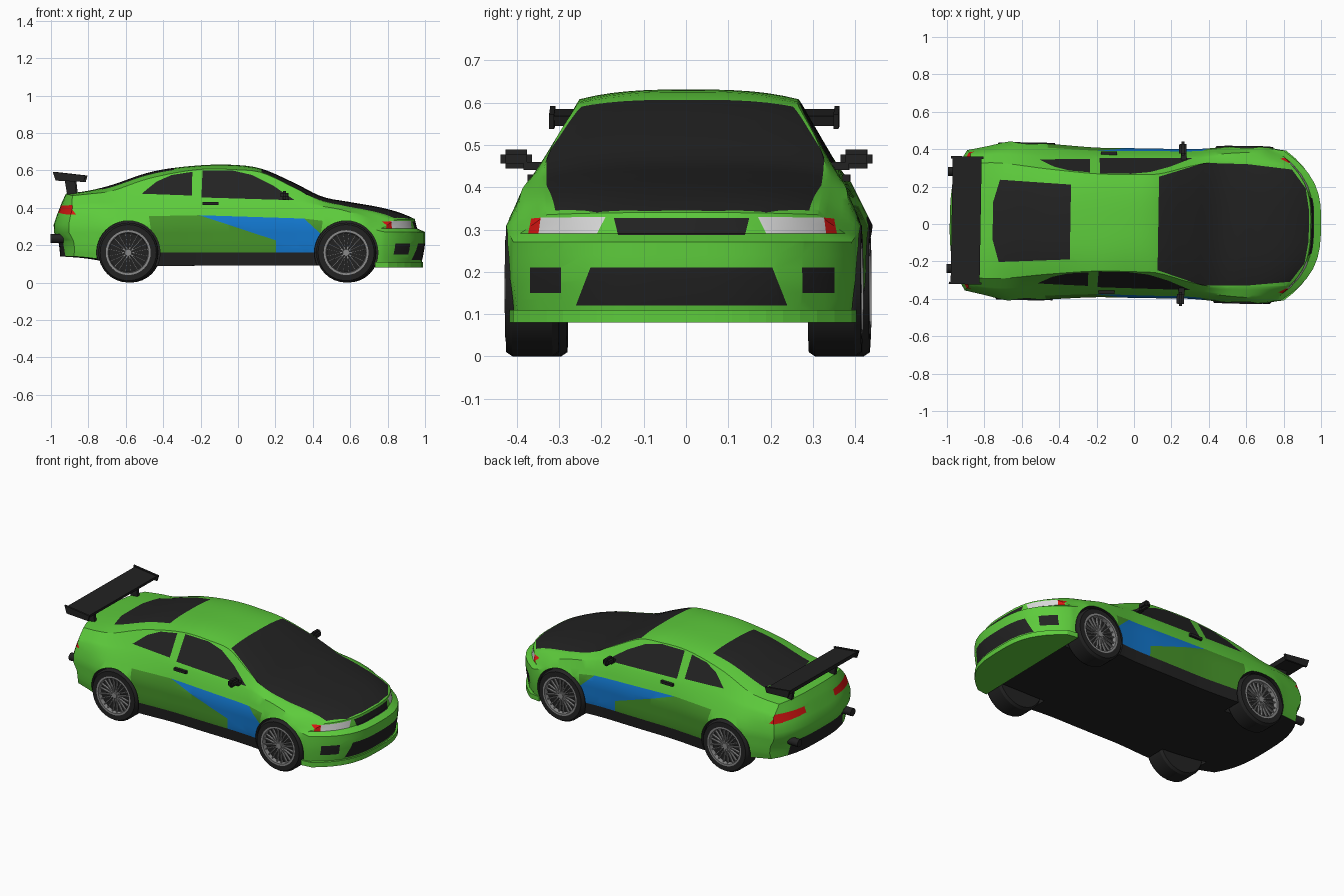
import bpy, bmesh, math
from mathutils import Vector, Matrix

if "Cube" in bpy.data.objects:
    bpy.data.objects.remove(bpy.data.objects["Cube"])


def material(name, rgb):
    m = bpy.data.materials.new(name)
    m.use_nodes = True
    m.diffuse_color = (*rgb, 1)
    m.node_tree.nodes["Principled BSDF"].inputs["Base Color"].default_value = (*rgb, 1)
    return m


GREEN, DARK, BLUE, BLACK, RED, WHITE, GREY = range(7)
MATS = [material("bright_green", (.11, .6, .045)), material("dark_green", (.06, .29, .022)),
        material("blue", (.006, .18, .6)), material("black", (.016, .016, .016)),
        material("red", (.7, .008, .006)), material("white", (.7, .7, .7)),
        material("wheel_grey", (.25, .25, .25))]
YAW, SHIFT = -.0165, .005


def finish(name, bm, mat=None):
    """Turn a bmesh into an object; mat=None keeps the per-face colours."""
    bmesh.ops.recalc_face_normals(bm, faces=bm.faces)
    me = bpy.data.meshes.new(name)
    bm.to_mesh(me)
    bm.free()
    for m in (MATS if mat is None else [MATS[mat]]):
        me.materials.append(m)
    ob = bpy.data.objects.new(name, me)
    bpy.context.collection.objects.link(ob)
    ob.rotation_euler.z, ob.location.y = YAW, SHIFT
    return ob


def smooth(ob):
    bpy.ops.object.select_all(action='DESELECT')
    ob.select_set(True)
    bpy.context.view_layer.objects.active = ob
    bpy.ops.object.shade_smooth_by_angle(angle=math.radians(32))


def box(name, centre, size, mat, bevel=0):
    bm = bmesh.new()
    bmesh.ops.create_cube(bm, size=1, matrix=Matrix.Translation(centre) @ Matrix.Diagonal((*size, 1)))
    if bevel:
        bmesh.ops.bevel(bm, geom=bm.edges[:], offset=bevel, segments=2, affect='EDGES')
    return finish(name, bm, mat)


def prism(name, points, vec, mat):
    bm = bmesh.new()
    face = bm.faces.new([bm.verts.new(p) for p in points])
    out = bmesh.ops.extrude_face_region(bm, geom=[face], use_keep_orig=True)["geom"]
    bmesh.ops.translate(bm, vec=vec, verts=[v for v in out if isinstance(v, bmesh.types.BMVert)])
    return finish(name, bm, mat)


def lathe(name, profile, x, z, side, mat):
    """Spin (radius, y) points around a sideways axle."""
    bm = bmesh.new()
    vs = [bm.verts.new((x + r, side * y, z)) for r, y in profile]
    es = [bm.edges.new(p) for p in zip(vs, vs[1:])]
    bmesh.ops.spin(bm, geom=vs + es, cent=(x, 0, z), axis=(0, 1, 0), angle=math.tau, steps=32)
    bmesh.ops.remove_doubles(bm, verts=bm.verts, dist=.0001)
    ob = finish(name, bm, mat)
    smooth(ob)
    return ob


def sample(keys, x, curved=False):
    """Interpolate a table of (position, values...)."""
    x = min(max(x, keys[0][0]), keys[-1][0])
    i = next(i for i in range(len(keys) - 1) if x <= keys[i + 1][0])
    a, b = keys[i], keys[i + 1]
    h = b[0] - a[0]
    t = (x - a[0]) / h
    if not curved:
        return [p + (q - p) * t for p, q in zip(a[1:], b[1:])]
    o, n = keys[max(i - 1, 0)], keys[min(i + 2, len(keys) - 1)]
    res = []
    for k in range(1, len(a)):
        ma = (b[k] - o[k]) / (b[0] - o[0]) * h
        mb = (n[k] - a[k]) / (n[0] - a[0]) * h
        res.append((2*t**3 - 3*t*t + 1) * a[k] + (t**3 - 2*t*t + t) * ma
                   + (3*t*t - 2*t**3) * b[k] + (t**3 - t*t) * mb)
    return res


# Body stations: x, side width, shoulder z, shoulder y, roof edge z, roof edge y, top z, bottom z
BODY = [(-1, .375, .40, .355, .465, .30, .475, .14), (-.85, .40, .41, .37, .475, .31, .49, .13),
        (-.7, .425, .41, .375, .49, .305, .52, .11), (-.45, .415, .42, .365, .562, .28, .595, .09),
        (-.2, .40, .43, .36, .605, .26, .627, .09), (0, .40, .43, .36, .603, .26, .628, .09),
        (.13, .40, .43, .36, .588, .265, .607, .09), (.3, .40, .43, .36, .51, .31, .533, .09),
        (.45, .41, .41, .375, .44, .335, .46, .09), (.6, .42, .39, .385, .41, .335, .432, .09),
        (.8, .42, .35, .39, .38, .33, .40, .09), (.92, .41, .31, .39, .358, .325, .37, .09),
        (1, .40, .29, .385, .335, .32, .34, .09)]
NOSE = [(.08, .975), (.12, .985), (.2, 1), (.27, 1), (.29, .957), (.34, .945), (.4, .94)]
TAIL = [(.14, -.95), (.22, -.958), (.27, -.985), (.33, -.985), (.36, -.967), (.42, -.945), (.475, -.92)]
STEPS = (2, 3, 2, 4)
N, K, R = 50, 14, sum(STEPS)


def body_point(i, c, r):
    X, f = i / N * 2 - 1, c / K * 2 - 1
    w, zs, ws, zr, wr, zt, b = sample(BODY, X, True)
    ctrl = [(w * .97, b), (w, .18), (w, min(zs - .02, .31)), (ws, zs), (wr, zr)]
    rows = [Vector(p).lerp(Vector(q), k / n)
            for p, q, n in zip(ctrl, ctrl[1:], STEPS) for k in range(n)] + [Vector(ctrl[-1])]
    y, z = rows[r].x * f, rows[r].y
    if r == R:
        z += (zt - z) * (1 - abs(f) ** 3)
    front, rear = max(0, (X - .3) / .7) ** 2, max(0, (-X - .4) / .6) ** 2
    x = X + front * (sample(NOSE, z)[0] - 1 - .15 * (abs(y) / .36) ** 3)
    x += rear * (sample(TAIL, z)[0] + 1 + .09 * (abs(y) / .38) ** 3)
    return x, y, z


bm = bmesh.new()
grid = {}


def quad_sheet(fn, na, nb):
    for a in range(na):
        for b in range(nb):
            keys = [fn(a, b), fn(a + 1, b), fn(a + 1, b + 1), fn(a, b + 1)]
            for k in keys:
                if k not in grid:
                    grid[k] = bm.verts.new(body_point(*k))
            bm.faces.new([grid[k] for k in keys])


for end in (0, 1):
    quad_sheet(lambda c, r: (end * N, c, r), K, R)
    quad_sheet(lambda i, r: (i, end * K, r), N, R)
    quad_sheet(lambda i, c: (i, c, end * R), N, K)
bmesh.ops.recalc_face_normals(bm, faces=bm.faces)


def inside(u, v, poly):
    hit = False
    for (a, b), (c, d) in zip(poly, poly[1:] + poly[:1]):
        if (b > v) != (d > v) and u < (c - a) * (v - b) / (d - b) + a:
            hit = not hit
    return hit


def paint(poly, axes, keep, mat):
    """Cut a flat outline into the body and colour the faces within it."""
    a, b = axes
    lo = [min(p[k] for p in poly) for k in (0, 1)]
    hi = [max(p[k] for p in poly) for k in (0, 1)]
    for p, q in zip(poly, poly[1:] + poly[:1]):
        bm.normal_update()
        faces = [f for f in bm.faces if keep(f) and all(
            min(v.co[ax] for v in f.verts) < hi[k] and max(v.co[ax] for v in f.verts) > lo[k]
            for k, ax in enumerate(axes))]
        co, no = Vector(), Vector()
        co[a], co[b] = p
        no[a], no[b] = q[1] - p[1], p[0] - q[0]
        geom = faces + list({e for f in faces for e in f.edges}) + list({v for f in faces for v in f.verts})
        bmesh.ops.bisect_plane(bm, geom=geom, dist=.00002, plane_co=co, plane_no=no.normalized())
    bm.normal_update()
    for f in bm.faces:
        m = f.calc_center_median()
        if keep(f) and inside(m[a], m[b], poly):
            f.material_index = mat


def mirrored(half):
    return half + [(u, -v) for u, v in reversed(half)]


def on_side(f): return abs(f.normal.y) > .45
def on_top(f): return f.normal.z > .3
def on_front(f): return f.normal.x > .2 and f.calc_center_median().x > .7
def on_back(f): return f.normal.x < -.25 and f.calc_center_median().x < -.8


XY, XZ, YZ = (0, 1), (0, 2), (1, 2)
# Underside and side skirts
for f in bm.faces:
    if f.normal.z < -.8:
        f.material_index = BLACK
paint([(-.47, .05), (.46, .05), (.46, .16), (-.47, .16)], XZ, on_side, BLACK)
# Side graphics
paint([(-.47, .355), (-.2, .36), (.21, .225), (.21, .16), (-.44, .16)], XZ, on_side, DARK)
paint([(-.2, .36), (.36, .342), (.45, .26), (.44, .16), (.21, .16), (.21, .225)], XZ, on_side, BLUE)
paint([(.36, .342), (.46, .33), (.45, .26)], XZ, on_side, DARK)
# Side windows
paint([(-.51, .475), (-.43, .54), (-.35, .575), (-.24, .592), (-.24, .465)], XZ, on_side, BLACK)
paint([(-.19, .455), (-.185, .6), (-.02, .598), (.08, .575), (.19, .52), (.31, .44)], XZ, on_side, BLACK)
# Windscreen with bonnet, and rear window
paint(mirrored([(.13, .25), (.37, .328), (.6, .325), (.84, .3), (.915, .2), (.935, .08)]), XY, on_top, BLACK)
paint(mirrored([(-.755, .1), (-.72, .22), (-.34, .2)]), XY, on_top, BLACK)
# Grille, lower intake and rear valance
paint([(-.15, .287), (.15, .287), (.16, .327), (-.16, .327)], YZ, on_front, BLACK)
paint([(-.25, .12), (.25, .12), (.215, .21), (-.215, .21)], YZ, on_front, BLACK)
paint([(-.27, .13), (.27, .13), (.25, .225), (-.25, .225)], YZ, on_back, BLACK)
# Lamps and fog openings on both sides
for s in (1, -1):
    def flip(pts): return [(s * u, v) for u, v in pts]
    paint(flip([(.2, .29), (.34, .29), (.335, .328), (.18, .33)]), YZ, on_front, WHITE)
    paint(flip([(.34, .29), (.365, .29), (.358, .326), (.335, .328)]), YZ, on_front, RED)
    paint(flip([(.285, .15), (.36, .15), (.36, .21), (.285, .21)]), YZ, on_front, BLACK)
    paint(flip([(.14, .375), (.4, .36), (.4, .415), (.14, .41)]), YZ, on_back, RED)
paint([(-.97, .36), (-.86, .365), (-.9, .412), (-.97, .412)], XZ, on_side, RED)
body = finish("body", bm)

# Wheel arches
for x in (-.58, .585):
    for s in (1, -1):
        cb = bmesh.new()
        place = Matrix.Translation((x, s * .4, .16)) @ Matrix.Rotation(math.pi / 2, 4, 'X')
        bmesh.ops.create_cone(cb, cap_ends=True, segments=40, radius1=.17, radius2=.17, depth=.25, matrix=place)
        for f in cb.faces:
            f.material_index = BLACK
        cutter = finish("arch_cutter", cb)
        cutter.hide_render = True
        bpy.context.view_layer.objects.active = body
        mod = body.modifiers.new("arch", 'BOOLEAN')
        mod.operation, mod.solver, mod.object = 'DIFFERENCE', 'EXACT', cutter
        bpy.ops.object.modifier_apply(modifier=mod.name)
        bpy.data.objects.remove(cutter)
smooth(body)

# Wheels: tyre, rim ring, hub and paired spokes
for x, end in ((-.58, "rear"), (.585, "front")):
    for s, hand in ((1, "left"), (-1, "right")):
        tag = f"{end}_{hand}"
        lathe(tag + "_tyre", [(0, .295), (.15, .295), (.16, .31), (.16, .405), (.15, .42), (.118, .42),
                              (.114, .395), (0, .395)], x, .16, s, BLACK)
        lathe(tag + "_rim", [(.12, .422), (.108, .422), (.104, .396)], x, .16, s, GREY)
        lathe(tag + "_hub", [(0, .416), (.018, .416), (.022, .396)], x, .16, s, GREY)
        wb = bmesh.new()
        for k in range(10):
            for tilt in (-.2, .2):
                m = (Matrix.Translation((x, s * .404, .16)) @ Matrix.Rotation(k * math.tau / 10, 4, 'Y')
                     @ Matrix.Translation((.014, 0, 0)) @ Matrix.Rotation(tilt, 4, 'Y')
                     @ Matrix.Translation((.047, 0, 0)) @ Matrix.Diagonal((.094, .014, .006, 1)))
                bmesh.ops.create_cube(wb, size=1, matrix=m)
        finish(tag + "_spokes", wb, GREY)

# Front lip
lip = [(.74, -.41)] + [(.99 - .14 * abs(y / 20) ** 3 * 1.3, y * .02) for y in range(-20, 21, 2)] + [(.74, .41)]
prism("front_lip", [(x, y, .08) for x, y in lip], (0, 0, .03), GREEN)

# Rear wing
prism("wing_blade", [(-.975, -.335, .585), (-.82, -.335, .568), (-.83, -.335, .545), (-.965, -.335, .555)],
      (0, .67, 0), BLACK)
for s, hand in ((1, "left"), (-1, "right")):
    prism(hand + "_wing_plate", [(-.985, s * .33, .592), (-.81, s * .33, .572), (-.82, s * .33, .538),
                                 (-.97, s * .33, .545)], (0, s * .012, 0), BLACK)
    prism(hand + "_wing_strut", [(-.925, s * .2, .56), (-.87, s * .2, .56), (-.86, s * .2, .47),
                                 (-.91, s * .2, .47)], (0, s * .02, 0), BLACK)
    # Mirrors, handles and exhausts
    smooth(box(hand + "_mirror", (.255, s * .402, .467), (.04, .075, .045), BLACK, .012))
    box(hand + "_mirror_arm", (.26, s * .36, .45), (.03, .05, .018), BLACK)
    box(hand + "_door_handle", (-.14, s * .372, .422), (.085, .018, .016), BLACK)
    eb = bmesh.new()
    bmesh.ops.create_cone(eb, cap_ends=True, segments=16, radius1=.024, radius2=.024, depth=.07,
                          matrix=Matrix.Translation((-.963, s * .26, .235)) @ Matrix.Rotation(math.pi / 2, 4, 'Y'))
    smooth(finish(hand + "_exhaust", eb, BLACK))
